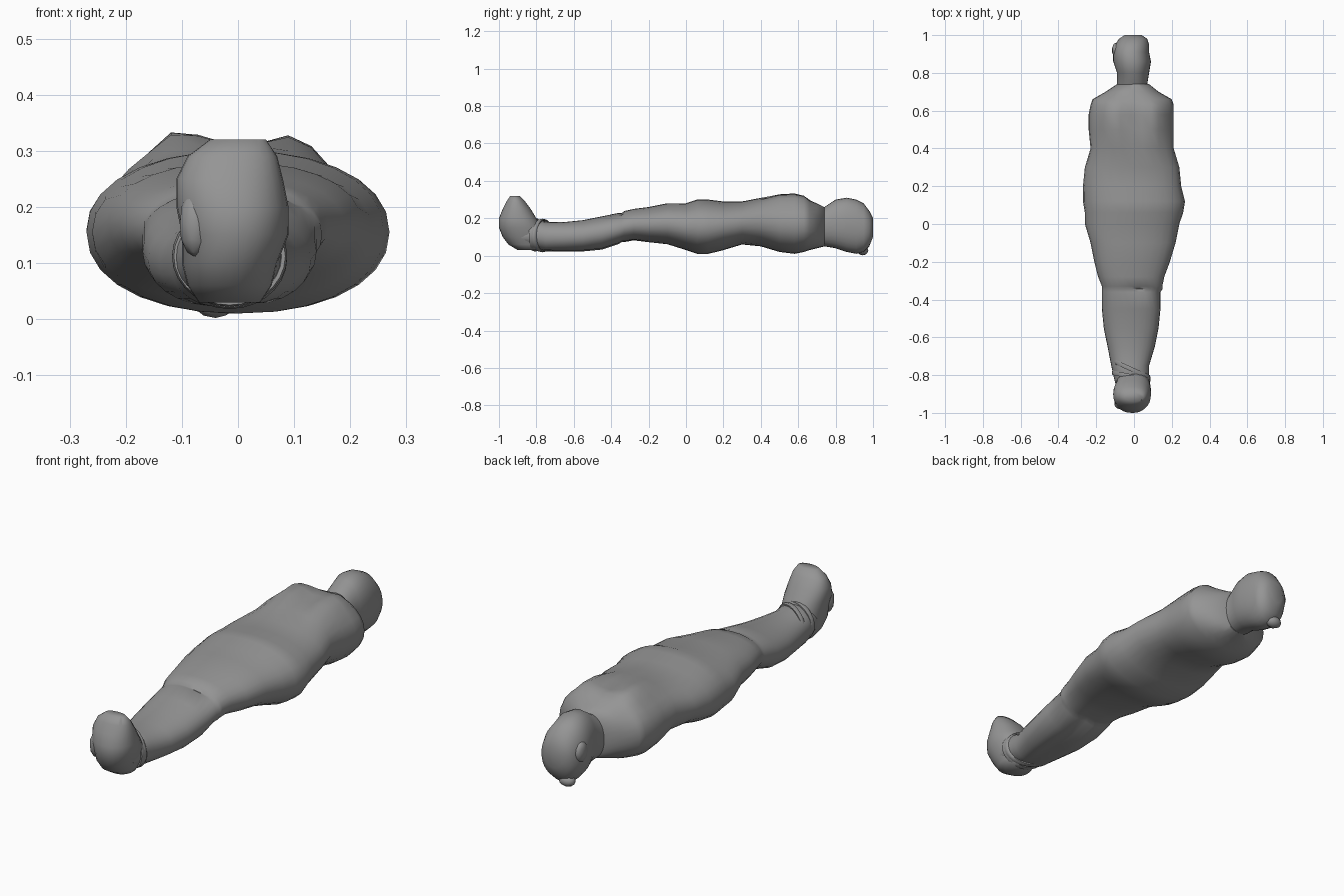
import bpy
import bmesh
import math
from mathutils import Vector

default = bpy.data.objects.get("Cube")
if default:
    bpy.data.objects.remove(default, do_unlink=True)

cloth = bpy.data.materials.new("grey wrapping cloth")
cloth.use_nodes = True
cloth.diffuse_color = (0.3, 0.3, 0.3, 1)
cloth.node_tree.nodes["Principled BSDF"].inputs["Base Color"].default_value = (0.3, 0.3, 0.3, 1)

SEGMENTS = 28


def finish(name, bm, sharp=60):
    bmesh.ops.recalc_face_normals(bm, faces=bm.faces)
    mesh = bpy.data.meshes.new(name)
    bm.to_mesh(mesh)
    bm.free()
    mesh.materials.append(cloth)
    obj = bpy.data.objects.new(name, mesh)
    bpy.context.collection.objects.link(obj)
    bpy.ops.object.select_all(action='DESELECT')
    obj.select_set(True)
    bpy.context.view_layer.objects.active = obj
    bpy.ops.object.shade_smooth_by_angle(angle=math.radians(sharp))
    return obj


def rounded(value, power):
    return math.copysign(abs(value) ** power, value)


def loft(name, rows, place, shape=None, power=0.92):
    """Skin rounded rings; each row is station, x min, x max, low, high in hundredths."""
    bm = bmesh.new()
    rings = []
    for row in rows:
        station, left, right, low, high = (n / 100 for n in row)
        ring = []
        for i in range(SEGMENTS):
            a = math.tau * i / SEGMENTS
            u = (left + right) / 2 + (right - left) / 2 * rounded(math.cos(a), power)
            v = (low + high) / 2 + (high - low) / 2 * rounded(math.sin(a), power)
            point = place(station, u, v)
            if shape:
                point = shape(point, math.sin(a))
            ring.append(bm.verts.new(point))
        rings.append(ring)
    for first, second in zip(rings, rings[1:]):
        for i in range(SEGMENTS):
            j = (i + 1) % SEGMENTS
            bm.faces.new((first[i], first[j], second[j], second[i]))
    bm.faces.new(rings[0])
    bm.faces.new(rings[-1])
    return finish(name, bm)


def along_body(station, u, v):
    return Vector((u, station, v))


def upright(station, u, v):
    return Vector((u, v, station))


def bump(value, centre, width):
    return math.exp(-((value - centre) / width) ** 2)


def drape(p, up):
    """Raise both shoulders, hollow the chest and knee, and part the legs."""
    if up > 0:
        chest = bump(p.y, 0.55, 0.09)
        ridge = bump(abs(p.x), 0.11, 0.045)
        p.z += up * chest * (0.035 * ridge - 0.012 * bump(p.x, 0, 0.06))
        p.z -= up * 0.012 * bump(p.y, -0.345, 0.012) * bump(p.x, 0.04, 0.06)
    else:
        p.z -= up * 0.02 * bump(p.x, 0, 0.03) * bump(p.y, -0.5, 0.25)
    return p


# Wrapped torso and legs, ankles to neck
loft("wrapped_body", [
    (-88, -9, 7, 6, 15),
    (-80, -11, 8, 3, 19),
    (-75, -12, 8, 2, 18),
    (-65, -14, 11, 2, 18),
    (-55, -16, 13, 2, 19),
    (-45, -17, 14, 3, 21),
    (-36, -17, 14, 6, 23),
    (-345/10, -17, 15, 7, 23),
    (-33, -17, 15, 7, 24),
    (-28, -19, 16, 8, 25),
    (-20, -21, 19, 7, 26),
    (-10, -23, 22, 6, 28),
    (0, -26, 24, 3, 28),
    (6, -26, 26, 1, 30),
    (12, -27, 27, 1, 30),
    (20, -27, 25, 3, 29),
    (30, -26, 24, 6, 29),
    (40, -23, 21, 5, 31),
    (50, -24, 21, 2, 32),
    (58, -24, 21, 1, 32),
    (63, -23, 21, 2, 32),
    (66, -22, 20, 3, 30),
    (70, -15, 13, 4, 28),
    (74, -9, 8, 5, 26),
], along_body, drape)

# Covered head
loft("head", [
    (70, -9, 8, 6, 25),
    (74, -9, 7, 5, 26),
    (80, -9, 8, 4, 30),
    (86, -11, 9, 2, 31),
    (91, -11, 8, 1, 30),
    (95, -10, 8, 2, 28),
    (98, -8, 7, 5, 24),
    (100, -5, 4, 10, 20),
], along_body)

# Bundled feet, heel to toes
loft("feet", [
    (3, -7, 4, -90, -78),
    (6, -9, 6, -95, -76),
    (10, -10, 7, -98, -76),
    (15, -10, 9, -100, -77),
    (20, -11, 9, -100, -80),
    (25, -11, 8, -98, -83),
    (29, -9, 7, -96, -86),
    (32, -5, 5, -94, -89),
], upright)


def blob(name, centre, size):
    bm = bmesh.new()
    bmesh.ops.create_icosphere(bm, subdivisions=2, radius=1)
    for v in bm.verts:
        v.co = Vector(centre) + Vector(c * s for c, s in zip(v.co, size))
    return finish(name, bm)


# Loose cloth knots at the head and the toes
blob("head_side_knot", (-0.095, 0.92, 0.17), (0.022, 0.04, 0.05))
blob("head_under_knot", (-0.04, 0.945, 0.03), (0.04, 0.03, 0.028))
blob("toe_knot", (-0.075, -0.95, 0.17), (0.03, 0.03, 0.06))


def wrap(name, y, tilt, z):
    """A flat cloth band slanting round the ankles."""
    bm = bmesh.new()
    rings = []
    for i in range(SEGMENTS):
        a = math.tau * i / SEGMENTS
        ring = []
        for k in range(6):
            b = math.tau * k / 6
            out = 1 + 0.07 * math.cos(b)
            x = -0.015 + 0.096 * out * math.cos(a)
            ring.append(bm.verts.new((x, y + tilt * x + 0.014 * math.sin(b),
                                      z + 0.084 * out * math.sin(a))))
        rings.append(ring)
    for i, ring in enumerate(rings):
        following = rings[(i + 1) % SEGMENTS]
        for k in range(6):
            m = (k + 1) % 6
            bm.faces.new((ring[k], ring[m], following[m], following[k]))
    return finish(name, bm)


wrap("upper_ankle_wrap", -0.775, -0.45, 0.108)
wrap("lower_ankle_wrap", -0.81, -0.2, 0.112)
